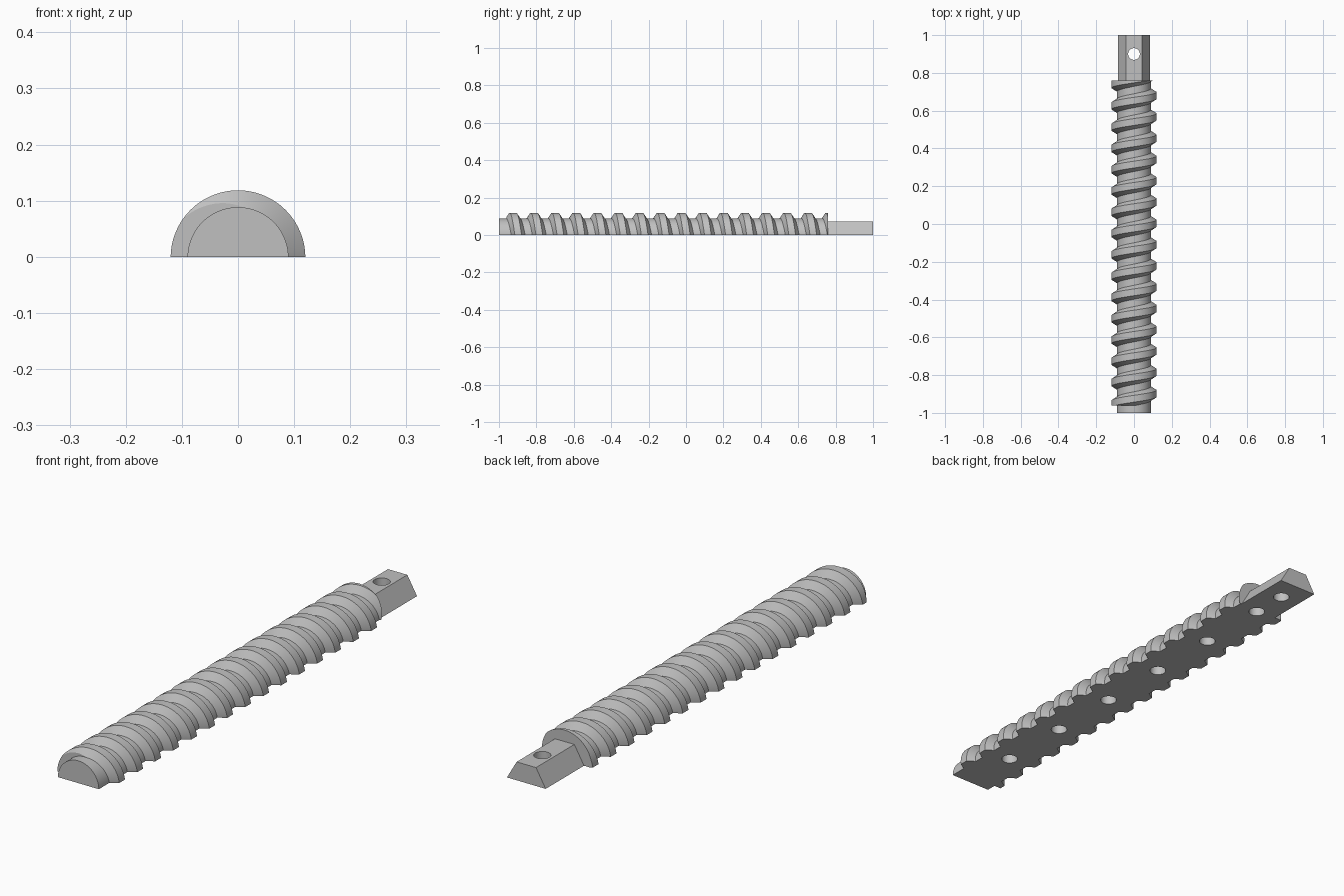
import bpy, bmesh, math

cube = bpy.data.objects.get("Cube")
if cube:
    bpy.data.objects.remove(cube)

ROOT, CREST = 0.09, 0.12            # core and thread radii
PITCH, TOP_CREST = 0.1127, -0.925   # thread spacing, first crest at the top
HALF_CREST, HALF_BASE = 0.018, 0.037
FRONT, START, END, BACK = -1.0, -0.96, 0.76, 1.0
DROP = 0.0015                       # axis lies slightly below the flat
STEPS = 56

steel = bpy.data.materials.new("plain grey")
steel.use_nodes = True
grey = (0.53, 0.53, 0.53, 1)
steel.diffuse_color = grey
steel.node_tree.nodes["Principled BSDF"].inputs["Base Color"].default_value = grey


def make_object(name, bm):
    bmesh.ops.recalc_face_normals(bm, faces=bm.faces)
    mesh = bpy.data.meshes.new(name)
    bm.to_mesh(mesh)
    bm.free()
    mesh.materials.append(steel)
    obj = bpy.data.objects.new(name, mesh)
    bpy.context.collection.objects.link(obj)
    return obj


def thread_radius(y, centre):
    d = abs((y - centre + PITCH / 2) % PITCH - PITCH / 2)
    t = (HALF_BASE - d) / (HALF_BASE - HALF_CREST)
    return ROOT + (CREST - ROOT) * min(1, max(0, t))


def thread_column(angle):
    """Lengthwise outline (y, radius) of the screw at one angle."""
    centre = TOP_CREST + PITCH * (0.25 - angle / math.tau)
    column = [(FRONT, ROOT), (START, ROOT), (START, thread_radius(START, centre))]
    for turn in range(-2, 18):
        for offset in (-HALF_BASE, -HALF_CREST, HALF_CREST, HALF_BASE):
            y = min(END, max(START, centre + turn * PITCH + offset))
            column.append((y, thread_radius(y, centre)))
    column.append((END, thread_radius(END, centre)))
    return column


# Half screw: helical grid closed by end caps and a flat underside
bm = bmesh.new()
grid = []
for i in range(STEPS + 1):
    a = math.pi * i / STEPS
    grid.append([bm.verts.new((r * math.cos(a), y, max(0, r * math.sin(a) - DROP)))
                 for y, r in thread_column(a)])
for left, right in zip(grid, grid[1:]):
    for k in range(len(left) - 1):
        bm.faces.new((left[k], left[k + 1], right[k + 1], right[k]))
bm.faces.new([c[0] for c in grid])
bm.faces.new([c[-1] for c in grid])
bmesh.ops.remove_doubles(bm, verts=bm.verts, dist=0.00002)
bmesh.ops.dissolve_degenerate(bm, edges=bm.edges, dist=0.00001)
bmesh.ops.holes_fill(bm, edges=[e for e in bm.edges if e.is_boundary], sides=0)
screw = make_object("threaded_half_rod", bm)

# Half hexagonal drive shank
bm = bmesh.new()
profile = [(0.085 * math.cos(a), max(0, 0.086 * math.sin(a) - DROP))
           for a in (math.pi * i / 3 for i in range(4))]
face = bm.faces.new([bm.verts.new((x, END, z)) for x, z in profile])
ext = bmesh.ops.extrude_face_region(bm, geom=[face], use_keep_orig=True)
moved = [v for v in ext["geom"] if isinstance(v, bmesh.types.BMVert)]
bmesh.ops.translate(bm, verts=moved, vec=(0, BACK - END, 0))
shank = make_object("hex_shank", bm)

# Blind dowel holes under the rod, and one hole through the shank
holes = [(0.75 - 0.302 * i, 0.058) for i in range(6)] + [(0.9, 0.2)]
bm = bmesh.new()
for y, depth in holes:
    made = bmesh.ops.create_cone(bm, cap_ends=True, segments=32, radius1=0.031,
                                 radius2=0.031, depth=depth + 0.05)
    bmesh.ops.translate(bm, verts=made["verts"], vec=(0, y, (depth - 0.05) / 2))
cutter = make_object("hole_cutter", bm)
cutter.hide_render = True

for obj in (screw, shank):
    mod = obj.modifiers.new("holes", "BOOLEAN")
    mod.operation = "DIFFERENCE"
    mod.solver = "EXACT"
    mod.object = cutter
    bpy.ops.object.select_all(action="DESELECT")
    obj.select_set(True)
    bpy.context.view_layer.objects.active = obj
    bpy.ops.object.modifier_apply(modifier=mod.name)
    bpy.ops.object.shade_smooth_by_angle(angle=math.radians(30))
bpy.data.objects.remove(cutter)
